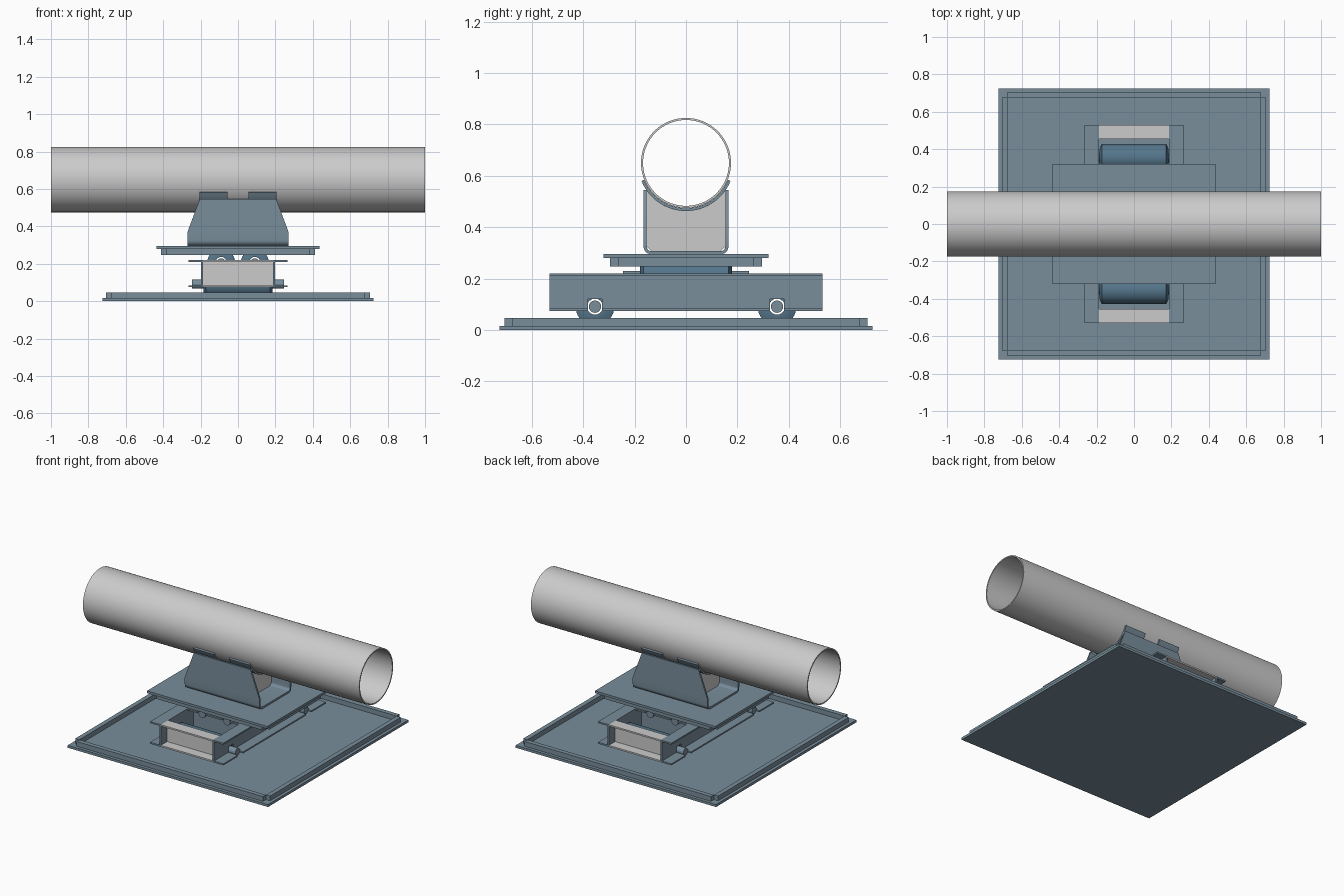
import bpy, bmesh
from math import sin, cos, pi, radians, sqrt, asin

if "Cube" in bpy.data.objects:
    bpy.data.objects.remove(bpy.data.objects["Cube"])


def material(name, rgb):
    m = bpy.data.materials.new(name)
    m.diffuse_color = (*rgb, 1)
    m.use_nodes = True
    m.node_tree.nodes["Principled BSDF"].inputs["Base Color"].default_value = m.diffuse_color
    return m


STEEL = material("blue_steel", (0.19, 0.27, 0.33))
ROLLER = material("dark_roller", (0.09, 0.18, 0.26))


def finish(name, bm, mat=None, smooth=False):
    bmesh.ops.recalc_face_normals(bm, faces=bm.faces)
    me = bpy.data.meshes.new(name)
    bm.to_mesh(me)
    bm.free()
    ob = bpy.data.objects.new(name, me)
    bpy.context.collection.objects.link(ob)
    if mat:
        me.materials.append(mat)
    if smooth:
        bpy.ops.object.select_all(action='DESELECT')
        ob.select_set(True)
        bpy.context.view_layer.objects.active = ob
        bpy.ops.object.shade_smooth_by_angle(angle=radians(30))
    return ob


def place(axis, t, u, v):
    return (t, u, v) if axis == 'x' else (u, t, v)


def prism(name, pts, axis, a, b, mat=None):
    """Extrude a (horizontal, z) profile along x or y."""
    bm = bmesh.new()
    ends = [[bm.verts.new(place(axis, t, u, v)) for u, v in pts] for t in (a, b)]
    n = len(pts)
    for e in ends:
        bm.faces.new(e)
    for i in range(n):
        j = (i + 1) % n
        bm.faces.new((ends[0][i], ends[0][j], ends[1][j], ends[1][i]))
    return finish(name, bm, mat)


def box(name, x0, x1, y0, y1, z0, z1, mat=None):
    return prism(name, [(y0, z0), (y1, z0), (y1, z1), (y0, z1)], 'x', x0, x1, mat)


def revolve(name, prof, axis, u0, z0, mat=None, seg=32):
    """Revolve a closed (along, radius) loop about a horizontal axis."""
    bm = bmesh.new()
    rings = [[bm.verts.new(place(axis, t, u0 + r * cos(2 * pi * k / seg), z0 + r * sin(2 * pi * k / seg)))
              for k in range(seg)] for t, r in prof]
    for i, ring in enumerate(rings):
        nxt = rings[(i + 1) % len(rings)]
        for k in range(seg):
            m = (k + 1) % seg
            bm.faces.new((ring[k], ring[m], nxt[m], nxt[k]))
    return finish(name, bm, mat, True)


def sheet(name, outer, inner, spans, mat):
    """Bent plate: outer and inner (y, z) paths with an x span at each point."""
    bm = bmesh.new()
    rows = [[bm.verts.new((x, *p)) for x, p in ((s[0], o), (s[1], o), (s[1], i), (s[0], i))]
            for o, i, s in zip(outer, inner, spans)]
    for r, q in zip(rows, rows[1:]):
        for k in range(4):
            m = (k + 1) % 4
            bm.faces.new((r[k], r[m], q[m], q[k]))
    bm.faces.new(rows[0])
    bm.faces.new(rows[-1])
    return finish(name, bm, mat, True)


def cut(ob, boxes):
    """Subtract boxes from an object and remove the cutters."""
    bpy.context.view_layer.objects.active = ob
    for b in boxes:
        c = box("cutter", *b)
        c.hide_render = True
        mod = ob.modifiers.new("notch", 'BOOLEAN')
        mod.operation, mod.solver, mod.object = 'DIFFERENCE', 'EXACT', c
        bpy.ops.object.modifier_apply(modifier=mod.name)
        bpy.data.objects.remove(c)


def channel(s, web, tip, t=0.01, z0=0.075, z1=0.22):
    """C section with its flanges pointing outward on side s."""
    return [(s * u, z) for u, z in ((web, z0), (tip, z0), (tip, z0 + t), (web + t, z0 + t),
                                    (web + t, z1 - t), (tip, z1 - t), (tip, z1), (web, z1))]


def rim(name, hx, hy, w, z0, z1):
    """Four guide bars with open corners."""
    for s in (-1, 1):
        a, b = sorted((s * hx, s * (hx - w)))
        box(name + "_side_bar", a, b, -hy + w, hy - w, z0, z1, STEEL)
        a, b = sorted((s * hy, s * (hy - w)))
        box(name + "_end_bar", -hx + w, hx - w, a, b, z0, z1, STEEL)


# Base plate and upper plate with their guide bars
box("base_plate", -.725, .725, -.725, .725, 0, .016, STEEL)
rim("base", .705, .705, .03, .016, .047)
box("upper_plate", -.435, .435, -.32, .32, .28, .295, STEEL)
rim("upper", .412, .295, .03, .247, .28)

# Roller carriage frame, notched for the axles
LOW_Y, LOW_Z, UP_X, UP_Z, R = .354, .091, .09, .205, .075
for s in (-1, 1):
    side = prism("frame_side_channel", channel(s, .187, .265), 'y', -.53, .53, STEEL)
    cut(side, [(-.4, .4, y - .028, y + .028, 0, .121) for y in (-LOW_Y, LOW_Y)])
    prism("frame_end_channel", channel(s, .455, .53), 'x', -.188, .188)
    cross = prism("frame_cross_channel", channel(s, .182, .255), 'x', -.188, .188, STEEL)
    cut(cross, [(x - .028, x + .028, -.4, .4, .175, .3) for x in (-UP_X, UP_X)])


# Rollers and axles: lower pair runs along x, upper pair along y
def roller(name, axis, u, z, half):
    bore = .031
    revolve(name, [(-half, bore), (-half, R - .027), (-half + .012, R), (half - .012, R),
                   (half, R - .027), (half, bore)], axis, u, z, ROLLER, 40)
    prism(name + "_axle", [(u + .024 * cos(k * pi / 8), z + .024 * sin(k * pi / 8)) for k in range(16)],
          axis, -.245, .245, STEEL)


for s in (-1, 1):
    roller("lower_roller", 'x', s * LOW_Y, LOW_Z, .184)
    roller("upper_roller", 'y', s * UP_X, UP_Z, .178)

# Pipe
PZ = .65
revolve("pipe", [(-1, .167), (-1, .175), (1, .175), (1, .167)], 'x', 0, PZ, None, 72)

# U-shaped saddle bracket with tapered sides
HW, T, CR, Z0 = .165, .012, .03, .295


def u_path(off):
    h, r, b = HW - off, CR - off, Z0 + CR
    right = [(h, .545), (h, .37), (h, b)]
    right += [(HW - CR + r * cos(a), b - r * sin(a)) for a in (k * pi / 12 for k in range(1, 7))]
    return right + [(-y, z) for y, z in reversed(right)]


outer = u_path(0)
spans = [(-.205, .205) if z > .5 else (-.27, .27) for y, z in outer]
sheet("saddle_bracket", outer, u_path(T), spans, STEEL)


# Curved cradle pads under the pipe, each on a web plate
def arc(r, half, n=24):
    return [(r * sin(a), PZ - r * cos(a)) for a in (half * (2 * k / n - 1) for k in range(n + 1))]


RO, inner_w = .187, HW - T
for s in (-1, 1):
    x0, x1 = sorted((s * .055, s * .205))
    sheet("cradle_pad", arc(RO, radians(68)), arc(.176, radians(68)), [(x0, x1)] * 25, STEEL)
    web = [(inner_w, Z0 + CR), (inner_w - .018, Z0 + T), (-inner_w + .018, Z0 + T), (-inner_w, Z0 + CR)]
    web += arc(RO, asin(inner_w / RO))
    prism("saddle_web", web, 'x', s * .13 - .006, s * .13 + .006)
